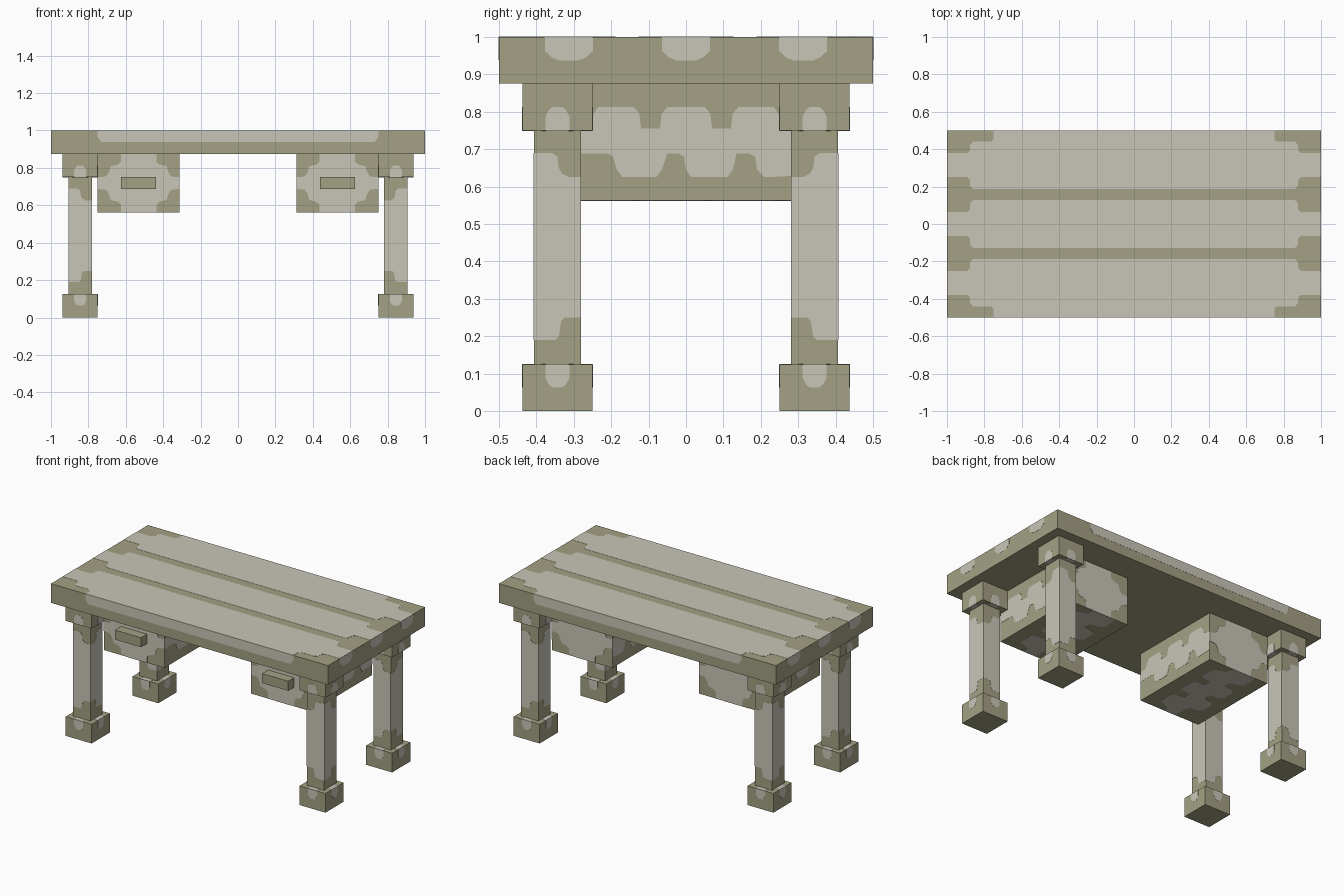
import bpy, bmesh
from mathutils import Matrix, Vector

if "Cube" in bpy.data.objects:
    bpy.data.objects.remove(bpy.data.objects["Cube"])


def material(name, rgb):
    m = bpy.data.materials.new(name)
    m.diffuse_color = (*rgb, 1)
    m.use_nodes = True
    m.node_tree.nodes["Principled BSDF"].inputs["Base Color"].default_value = m.diffuse_color
    return m


OLIVE = material("olive_stone", (0.366, 0.356, 0.227))
PALE = material("pale_stone", (0.584, 0.565, 0.479))
LIFT = 0.001  # how far painted plates stand off the surface


def add_box(bm, lo, hi):
    lo, hi = Vector(lo), Vector(hi)
    bmesh.ops.create_cube(bm, size=1, matrix=Matrix.Translation((lo + hi) / 2)
                          @ Matrix.Diagonal((*(hi - lo), 1)))


def add_patch(bm, axis, pos, sign, pts):
    """Thin pale plate on the plane axis = pos, facing sign; pts use the other two axes."""
    def ring(p):
        rows = []
        for a, b in pts:
            co = [a, b]
            co.insert(axis, p)
            rows.append(bm.verts.new(co))
        return rows
    area = sum(p[0] * q[1] - q[0] * p[1] for p, q in zip(pts, pts[1:] + pts[:1]))
    # keep the winding so that the plate faces outward
    if (area > 0) != (sign * (-1 if axis == 1 else 1) > 0):
        pts = pts[::-1]
    top, base = ring(pos + sign * LIFT), ring(pos)
    n = len(pts)
    faces = [bm.faces.new(top)]
    for i in range(n):
        j = (i + 1) % n
        faces.append(bm.faces.new((base[i], base[j], top[j], top[i])))
    for f in faces:
        f.material_index = 1


def finish(bm, name):
    me = bpy.data.meshes.new(name)
    bm.to_mesh(me)
    bm.free()
    me.materials.append(OLIVE)
    me.materials.append(PALE)
    bpy.context.collection.objects.link(bpy.data.objects.new(name, me))


def lobe(c, w, z0, z1):
    """Rounded tongue, flat at z0, rounded at z1, w = half width."""
    d, r = z1 - z0, w * 0.3
    return [(c - w, z0), (c - w, z0 + d * 0.6), (c - w + r, z0 + d * 0.88), (c - w + 2 * r, z1),
            (c + w - 2 * r, z1), (c + w - r, z0 + d * 0.88), (c + w, z0 + d * 0.6), (c + w, z0)]


def four_way(quarter, cx, cy):
    """Mirror a quarter outline (from the v side to the u side) into a full outline."""
    q = quarter
    full = (q + [(u, -v) for u, v in q[::-1]] + [(-u, -v) for u, v in q]
            + [(-u, v) for u, v in q[::-1]])
    return [(cx + u, cy + v) for u, v in full]


# Tabletop with three painted planks and painted edges
bm = bmesh.new()
add_box(bm, (-1, -.5, .875), (1, .5, 1))
half = [(.75, .5), (.75, .455), (.765, .44), (.86, .44), (.877, .425), (.877, .395), (.892, .38),
        (1, .38), (1, .25), (.892, .25), (.877, .235), (.877, .205), (.86, .188)]
plank = half + [(-x, y) for x, y in half[::-1]]
add_patch(bm, 2, 1, 1, plank)
add_patch(bm, 2, 1, 1, [(x, -y) for x, y in plank])
add_patch(bm, 2, 1, 1, four_way([(.86, .127), (.877, .11), (.877, .08), (.892, .065), (1, .065)], 0, 0))
for s in (-1, 1):
    add_patch(bm, 1, .5 * s, s, [(-.75, 1), (-.75, .965), (-.73, .938), (.73, .938),
                                 (.75, .965), (.75, 1)])
    for c in (-.313, 0, .313):
        add_patch(bm, 0, s, s, lobe(c, .064, 1, .937))
finish(bm, "tabletop")

# Legs, each with a foot and a top block
OUT, IN = .90625, .78125        # leg faces along x
shaft = [(1, .69), (.62, .69), (.5, .68), (.47, .65), (.4, .635), (.25, .625), (0, .625),
         (0, .25), (.35, .25), (.42, .24), (.47, .20), (.55, .19), (1, .19)]
plus = [(.03, .094), (.03, .075), (.075, .03), (.094, .03)]
for sx, side in ((-1, "left"), (1, "right")):
    for sy, end in ((-1, "front"), (1, "back")):
        def span(a, b, s):
            return sorted((a * s, b * s))
        tag = f"{end}_{side}"
        cx, cy = .84375 * sx, .34375 * sy

        # shaft: the painted panel is longest on the outer corner edge
        bm = bmesh.new()
        (x0, x1), (y0, y1) = span(IN, OUT, sx), span(.28125, .40625, sy)
        add_box(bm, (x0, y0, .125), (x1, y1, .75))
        for outer in (True, False):
            ts = [(t if outer else 1 - t, z) for t, z in shaft]
            d = 1 if outer else -1
            add_patch(bm, 0, (OUT if outer else IN) * sx, sx * d,
                      [(sy * (.28125 + .125 * t), z) for t, z in ts])
            add_patch(bm, 1, (.40625 if outer else .28125) * sy, sy * d,
                      [(sx * (IN + .125 * t), z) for t, z in ts])
        finish(bm, f"{tag}_leg")

        # foot and top block, with a small tongue on every side
        for name, z0, z1, a, b, face in (("foot", 0, .125, .125, .063, 1),
                                         ("top_block", .75, .875, .75, .813, -1)):
            bm = bmesh.new()
            add_box(bm, (cx - .09375, cy - .09375, z0), (cx + .09375, cy + .09375, z1))
            for s in (-1, 1):
                add_patch(bm, 0, cx + .09375 * s, s, lobe(cy, .032, a, b))
                add_patch(bm, 1, cy + .09375 * s, s, lobe(cx, .032, a, b))
            add_patch(bm, 2, a, face, four_way(plus, cx, cy))
            finish(bm, f"{tag}_{name}")

# Drawer boxes with wavy painted sides, and their handles
wave = [(-.3125, .75), (-.27, .755), (-.25, .79), (-.235, .813), (-.14, .813), (-.125, .795),
        (-.12, .755), (-.07, .755), (-.065, .795), (-.05, .813), (.05, .813), (.065, .795),
        (.07, .755), (.12, .755), (.125, .795), (.14, .813), (.235, .813), (.25, .79),
        (.27, .755), (.3125, .75), (.3125, .63), (.21, .625), (.19, .645), (.185, .68),
        (.17, .688), (.135, .688), (.125, .645), (.11, .625), (.015, .625), (0, .645),
        (-.005, .68), (-.02, .688), (-.05, .688), (-.065, .645), (-.08, .625), (-.17, .625),
        (-.185, .645), (-.195, .68), (-.21, .688), (-.3125, .688)]
cross = [(.095, .156), (.095, .115), (.11, .1), (.15, .09), (.158, .06), (.175, .035), (.21875, .031)]
for s, side in ((-1, "left"), (1, "right")):
    c = .53125 * s
    bm = bmesh.new()
    add_box(bm, (c - .21875, -.3125, .5625), (c + .21875, .3125, .875))
    for d in (-1, 1):
        add_patch(bm, 0, c + .21875 * d, d, wave)
        add_patch(bm, 1, .3125 * d, d, four_way(cross, c, .71875))
    add_patch(bm, 2, .5625, -1, [(c + (z - .72) * 1.4, y) for y, z in wave])
    finish(bm, f"{side}_drawer")

    bm = bmesh.new()
    add_box(bm, (c - .09375, -.375, .6875), (c + .09375, -.3125, .75))
    finish(bm, f"{side}_drawer_handle")
